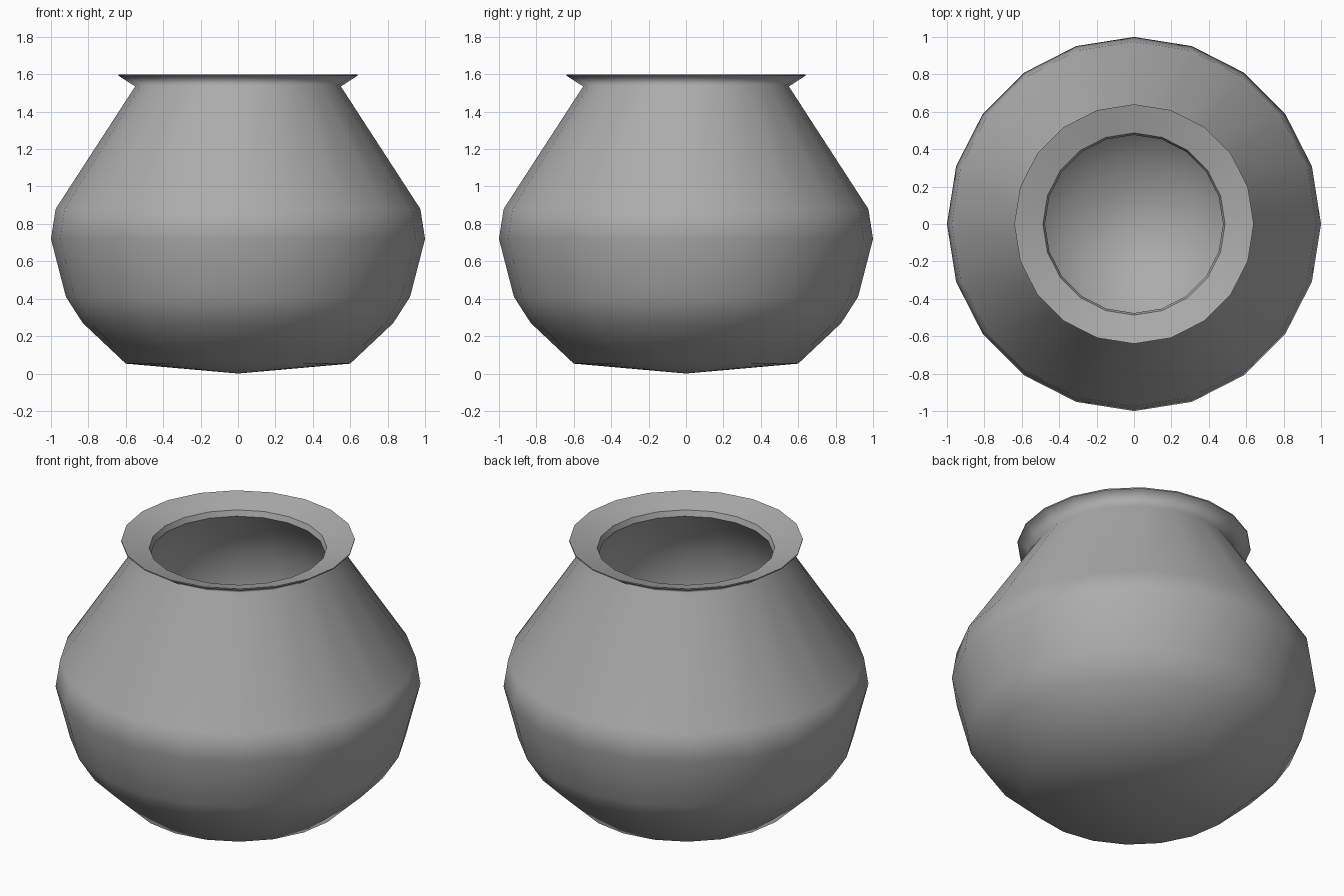
import bpy
import bmesh
from math import cos, sin, tau, asin, pi

cube = bpy.data.objects.get("Cube")
if cube:
    bpy.data.objects.remove(cube, do_unlink=True)

SIDES = 20

# Plain grey clay
clay = bpy.data.materials.new("grey_clay")
clay.use_nodes = True
grey = (0.41, 0.41, 0.41, 1)
clay.diffuse_color = grey
clay.node_tree.nodes["Principled BSDF"].inputs["Base Color"].default_value = grey

# Outside wall as (radius, height), from the underside up to the neck
BODY = [(0, 0), (0.6, 0.053), (0.83, 0.27), (0.92, 0.41), (1, 0.72),
        (0.975, 0.88), (0.55, 1.535)]

# Flared lip, with crisp edges
LIP = [(0.64, 1.593), (0.64, 1.6), (0.487, 1.553), (0.476, 1.52)]


def cavity(radius, steps):
    """Rounded hollow that hangs below the last ring of the lip."""
    mouth, top = LIP[-1]
    start = pi - asin(mouth / radius)
    centre = top + radius * cos(start)
    angles = [start * (1 - i / steps) for i in range(1, steps)]
    points = [(radius * sin(a), centre - radius * cos(a)) for a in angles]
    return points + [(0, centre - radius)]


def lathe(name, profile, creases, sides, material):
    """Revolve a profile about z, closing the ends that touch the axis."""
    bm = bmesh.new()
    rings = []
    for radius, height in profile:
        count = sides if radius else 1
        rings.append([bm.verts.new((radius * cos(tau * i / sides),
                                    radius * sin(tau * i / sides), height))
                      for i in range(count)])
    for low, high in zip(rings, rings[1:]):
        for i in range(sides):
            j = (i + 1) % sides
            corners = [low[i % len(low)], low[j % len(low)],
                       high[j % len(high)], high[i % len(high)]]
            bm.faces.new(list(dict.fromkeys(corners)))
    for face in bm.faces:
        face.smooth = True
    for ring, point in zip(rings, profile):
        if point in creases:
            for i in range(sides):
                bm.edges.get((ring[i], ring[i - 1])).smooth = False
    bmesh.ops.recalc_face_normals(bm, faces=bm.faces)
    mesh = bpy.data.meshes.new(name)
    bm.to_mesh(mesh)
    bm.free()
    mesh.materials.append(material)
    obj = bpy.data.objects.new(name, mesh)
    bpy.context.collection.objects.link(obj)
    return obj


# Round pot with flared lip and hollow belly
pot = lathe("pot", BODY + LIP + cavity(0.7, 9), LIP, SIDES, clay)

# Let the broad faces lead the smooth shading
shading = pot.modifiers.new("even_shading", "WEIGHTED_NORMAL")
shading.mode = "FACE_AREA"
shading.keep_sharp = True
